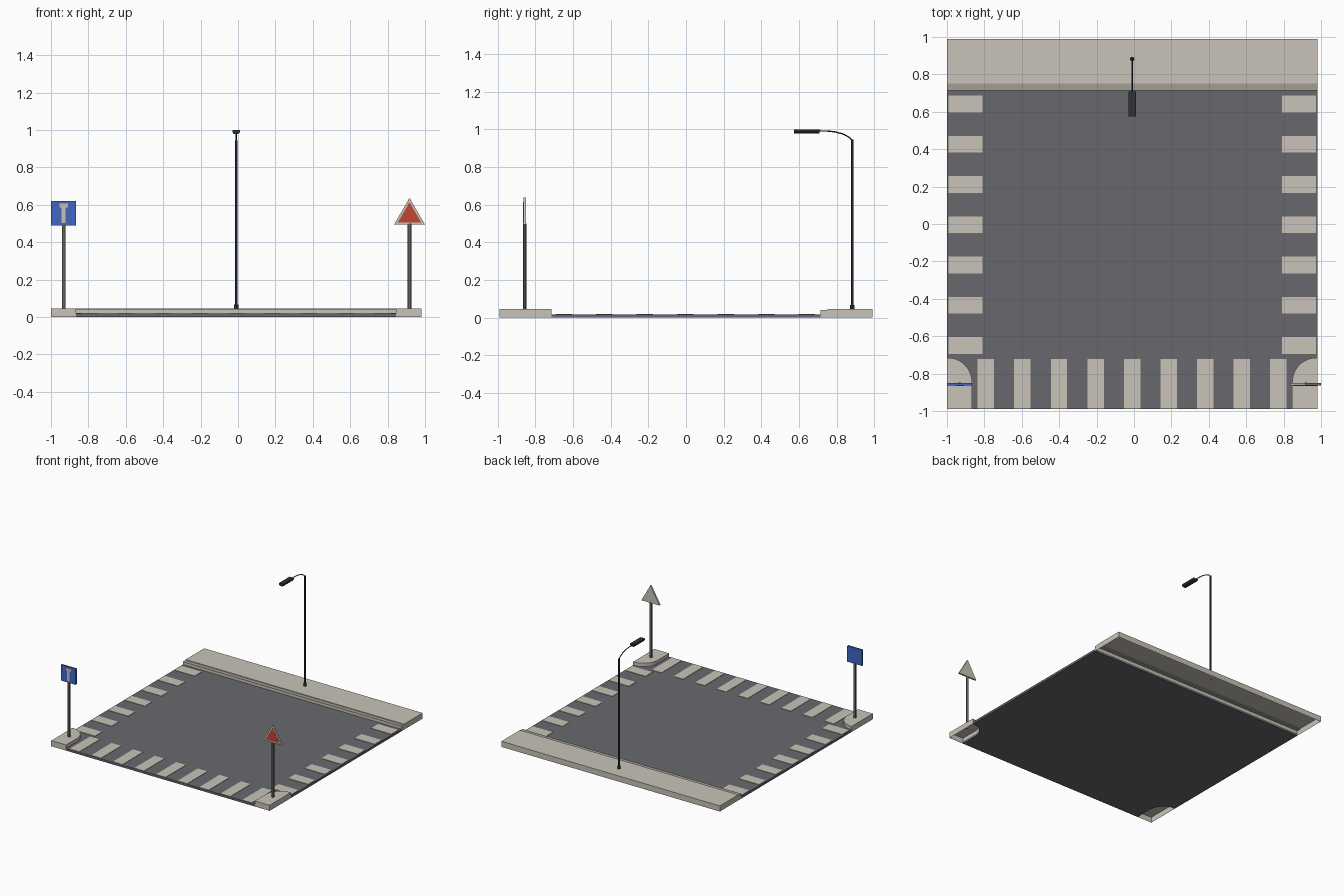
import bpy, bmesh, math
from mathutils import Vector

if "Cube" in bpy.data.objects:
    bpy.data.objects.remove(bpy.data.objects["Cube"])


def material(name, r, g, b):
    m = bpy.data.materials.new(name)
    m.diffuse_color = (r, g, b, 1)
    m.use_nodes = True
    m.node_tree.nodes["Principled BSDF"].inputs["Base Color"].default_value = m.diffuse_color
    return m


CONCRETE = material("pale concrete", 0.58, 0.55, 0.48)
KERB = material("worn kerb", 0.36, 0.345, 0.29)
ASPHALT = material("asphalt grey", 0.138, 0.141, 0.153)
STEEL = material("post steel", 0.127, 0.12, 0.102)
LAMP = material("lamp black", 0.030, 0.032, 0.038)
BLUE = material("sign blue", 0.05, 0.136, 0.56)
RED = material("sign red", 0.54, 0.058, 0.036)

X0, X1, XC = -1.0, 0.98, -0.01      # ground edges and centre line
Y0, Y1, YK = -0.99, 0.99, 0.715     # front, back, kerb line
ROAD_Z, WALK_Z = 0.018, 0.046


def finish(name, bm, mat, smooth=False):
    me = bpy.data.meshes.new(name)
    bm.normal_update()
    bm.to_mesh(me)
    bm.free()
    ob = bpy.data.objects.new(name, me)
    bpy.context.collection.objects.link(ob)
    me.materials.append(mat)
    if smooth:
        bpy.context.view_layer.objects.active = ob
        ob.select_set(True)
        bpy.ops.object.shade_smooth_by_angle()
        ob.select_set(False)
    return ob


def prism(name, pts, depth, mat, bottom=True):
    """Extrude a flat outline of 3D points along a depth vector."""
    bm = bmesh.new()
    base = [bm.verts.new(p) for p in pts]
    top = [bm.verts.new(Vector(p) + Vector(depth)) for p in pts]
    n = len(pts)
    bm.faces.new(top)
    low = bm.faces.new(base[::-1])
    for i in range(n):
        j = (i + 1) % n
        bm.faces.new((base[i], base[j], top[j], top[i]))
    bmesh.ops.recalc_face_normals(bm, faces=bm.faces[:])
    if not bottom:
        bmesh.ops.delete(bm, geom=[low], context='FACES_ONLY')
    return finish(name, bm, mat)


def box(name, x0, x1, y0, y1, z0, z1, mat, bottom=True):
    pts = [(x0, y0, z0), (x1, y0, z0), (x1, y1, z0), (x0, y1, z0)]
    return prism(name, pts, (0, 0, z1 - z0), mat, bottom)


def post(name, x, y, z0, z1, r, mat, sides=12):
    bm = bmesh.new()
    bmesh.ops.create_cone(bm, cap_ends=True, segments=sides, radius1=r,
                          radius2=r, depth=z1 - z0)
    bmesh.ops.translate(bm, verts=bm.verts, vec=(x, y, (z0 + z1) / 2))
    return finish(name, bm, mat, True)


# Rounded inner edge of a pavement corner, from its back to its front
CW, CR = 0.134, 0.13
arc = [(X0 + CW - CR + CR * math.sin(t), YK * -1 - CR + CR * math.cos(t))
       for t in (math.pi / 2 * i / 10 for i in range(11))]


def mirror_x(pts):
    return [(2 * XC - x, y) for x, y in pts]


# Road slab, cut out around the two corners
outline = ([(X0, YK), (X0, -YK)] + arc + [(X0 + CW, Y0)])
outline += mirror_x(outline)[::-1]
prism("road", [(x, y, 0) for x, y in outline], (0, 0, ROAD_Z), ASPHALT)

# Pavement corners, hollow underneath
corner = [(X0, Y0), (X0, -YK)] + arc + [(X0 + CW, Y0)]
for side, pts in (("left", corner), ("right", mirror_x(corner))):
    prism(side + "_corner_pavement", [(x, y, 0) for x, y in pts],
          (0, 0, WALK_Z), CONCRETE, False)

# Back pavement with a lower kerb along the road, hollow underneath
section = [(YK, 0), (YK, 0.041), (0.75, 0.041), (0.75, WALK_Z),
           (Y1, WALK_Z), (Y1, 0)]
walk = prism("back_pavement", [(X0, y, z) for y, z in section],
             (X1 - X0, 0, 0), CONCRETE)
walk.data.materials.append(KERB)
bm = bmesh.new()
bm.from_mesh(walk.data)
bm.normal_update()
under = [f for f in bm.faces if f.normal.z < -0.9]
bmesh.ops.delete(bm, geom=under, context='FACES_ONLY')
for f in bm.faces:
    if f.normal.z > 0.9 and f.calc_center_median().y < 0.75:
        f.material_index = 1
bm.to_mesh(walk.data)
bm.free()

# Painted stripes along both sides and across the front
PAINT_Z = ROAD_Z + 0.003
for i in range(7):
    y = 0.641 - 0.215 * i
    for x0, x1 in ((X0 + 0.008, -0.81), (0.79, X1 - 0.008)):
        box("side_stripe", x0, x1, y - 0.045, y + 0.045, ROAD_Z, PAINT_Z, CONCRETE)
for i in range(9):
    x = XC + 0.1955 * (i - 4)
    box("front_stripe", x - 0.044, x + 0.044, Y0 + 0.004, -0.722,
        ROAD_Z, PAINT_Z, CONCRETE)

# Square blue sign with a pale T symbol
SY = -0.856
BX, TX = -0.932, 0.917
post("square_sign_post", BX, SY, WALK_Z, 0.50, 0.010, STEEL)
box("square_sign_plate", -1.0, -0.867, SY - 0.007, SY + 0.007, 0.49, 0.62, BLUE)
box("symbol_bar", BX - 0.023, BX + 0.023, SY - 0.009, SY - 0.007, 0.585, 0.608, CONCRETE)
box("symbol_stem", BX - 0.011, BX + 0.011, SY - 0.009, SY - 0.007, 0.503, 0.585, CONCRETE)

# Triangular warning sign with a red centre
post("triangle_sign_post", TX, SY, WALK_Z, 0.50, 0.010, STEEL)


def triangle(name, half, z0, z1, y0, y1, mat):
    prism(name, [(TX - half, y0, z0), (TX + half, y0, z0), (TX, y0, z1)],
          (0, y1 - y0, 0), mat)


triangle("triangle_sign_plate", 0.083, 0.494, 0.637, SY - 0.007, SY + 0.007, CONCRETE)
triangle("triangle_sign_centre", 0.063, 0.505, 0.613, SY - 0.009, SY - 0.007, RED)

# Street lamp: base, pole, curved arm and head
LY = 0.882
post("lamp_base", XC, LY, WALK_Z, 0.068, 0.012, LAMP)
post("lamp_pole", XC, LY, 0.06, 0.945, 0.007, LAMP)
cu = bpy.data.curves.new("lamp_arm", 'CURVE')
cu.dimensions = '3D'
cu.bevel_depth = 0.0035
cu.bevel_resolution = 2
cu.use_fill_caps = True
path = [(LY, 0.94), (0.868, 0.957), (0.835, 0.975), (0.79, 0.987),
        (0.75, 0.991), (0.70, 0.992)]
sp = cu.splines.new('POLY')
sp.points.add(len(path) - 1)
for p, (y, z) in zip(sp.points, path):
    p.co = (XC, y, z, 1)
arm = bpy.data.objects.new("lamp_arm", cu)
bpy.context.collection.objects.link(arm)
cu.materials.append(LAMP)

# Head with a narrower underside
head = [(-0.020, 1.0), (0.020, 1.0), (0.020, 0.988), (0.013, 0.979),
        (-0.013, 0.979), (-0.020, 0.988)]
prism("lamp_head", [(XC + x, 0.574, z) for x, z in head], (0, 0.135, 0), LAMP)
